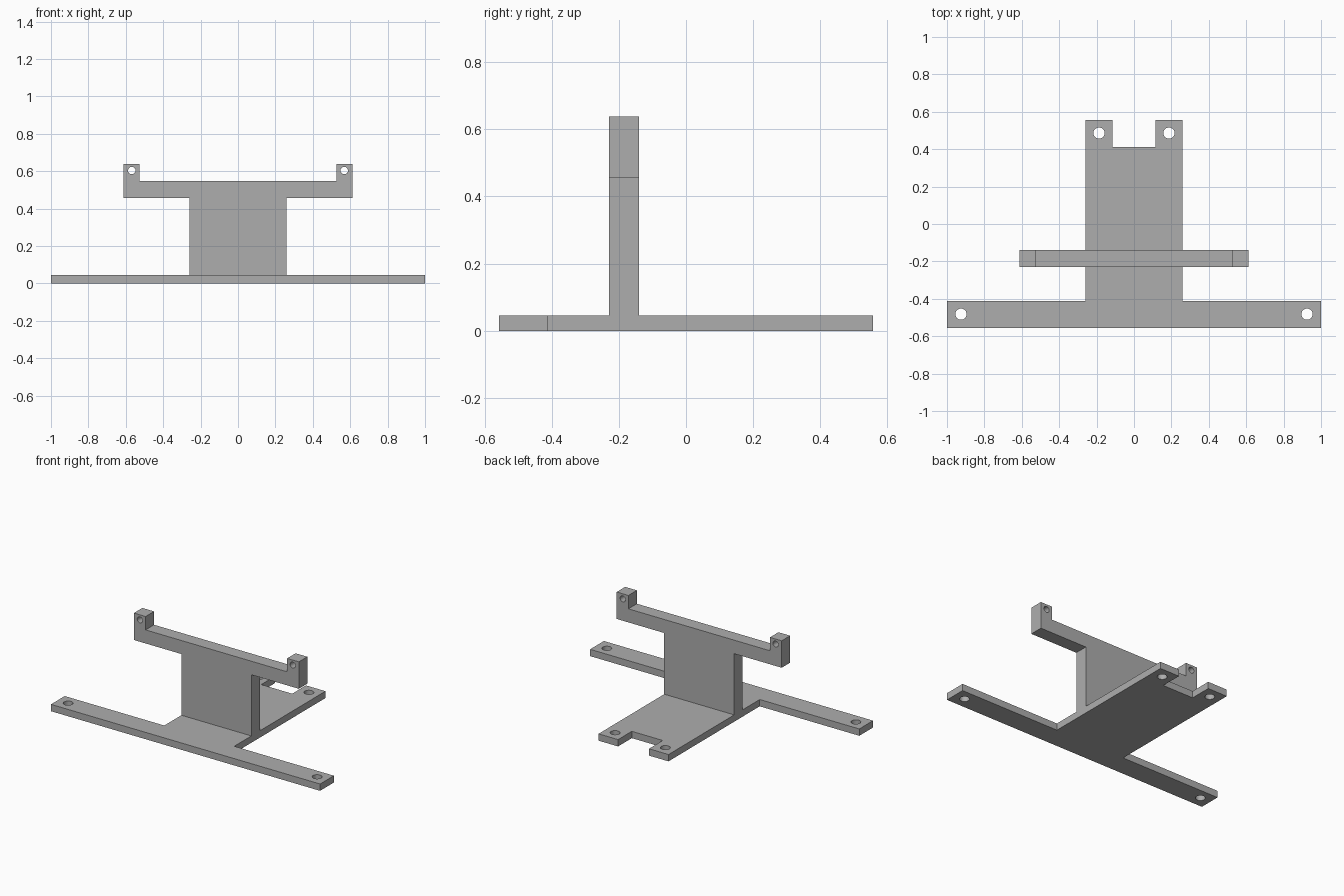
import bpy
import bmesh
from math import cos, sin, pi
from mathutils import Matrix

if "Cube" in bpy.data.objects:
    bpy.data.objects.remove(bpy.data.objects["Cube"], do_unlink=True)

GREY = (0.42, 0.42, 0.42, 1)
grey = bpy.data.materials.new("plain grey")
grey.use_nodes = True
grey.diffuse_color = GREY
grey.node_tree.nodes["Principled BSDF"].inputs["Base Color"].default_value = GREY


def mirrored(half):
    """Close a right-hand outline with its mirror image across x = 0."""
    return half + [(-x, y) for x, y in reversed(half)]


def circle(x, y, radius, sides=32):
    return [(x + radius * cos(2 * pi * i / sides),
             y + radius * sin(2 * pi * i / sides)) for i in range(sides)]


def plate(name, half, holes, radius, thickness, matrix):
    """Symmetric flat plate with paired round holes, centred on its own plane."""
    loops = [mirrored(half)]
    loops += [circle(side * x, y, radius) for x, y in holes for side in (1, -1)]
    bm = bmesh.new()
    for loop in loops:
        verts = [bm.verts.new((x, y, 0)) for x, y in loop]
        for a, b in zip(verts, verts[1:] + verts[:1]):
            bm.edges.new((a, b))
    bmesh.ops.triangle_fill(bm, use_beauty=True, edges=bm.edges[:], normal=(0, 0, 1))
    bmesh.ops.recalc_face_normals(bm, faces=bm.faces[:])
    mesh = bpy.data.meshes.new(name)
    bm.to_mesh(mesh)
    bm.free()
    mesh.materials.append(grey)
    obj = bpy.data.objects.new(name, mesh)
    bpy.context.collection.objects.link(obj)
    obj.matrix_world = matrix
    solid = obj.modifiers.new("thickness", "SOLIDIFY")
    solid.thickness = thickness
    solid.offset = 0
    return obj


BASE = 0.046        # base plate thickness
STEM = 0.26         # half width of the tongue and the upright
BACK = 0.557        # half depth of the base

# Base: wide front bar, tongue running back, notch between two rear lugs
plate("base_plate",
      [(1, -BACK), (1, -0.411), (STEM, -0.411), (STEM, BACK),
       (0.115, BACK), (0.115, 0.411)],
      [(0.925, -0.482), (0.187, 0.486)], 0.03, BASE,
      Matrix.Translation((0, 0, BASE / 2)))

# Upright: stem with a crossbar and two raised, drilled ears
plate("upright_bracket",
      [(STEM, BASE), (STEM, 0.457), (0.613, 0.457), (0.613, 0.638),
       (0.526, 0.638), (0.526, 0.548)],
      [(0.568, 0.604)], 0.02, 0.09,
      Matrix.Translation((0, -0.185, 0)) @ Matrix.Rotation(pi / 2, 4, "X"))
